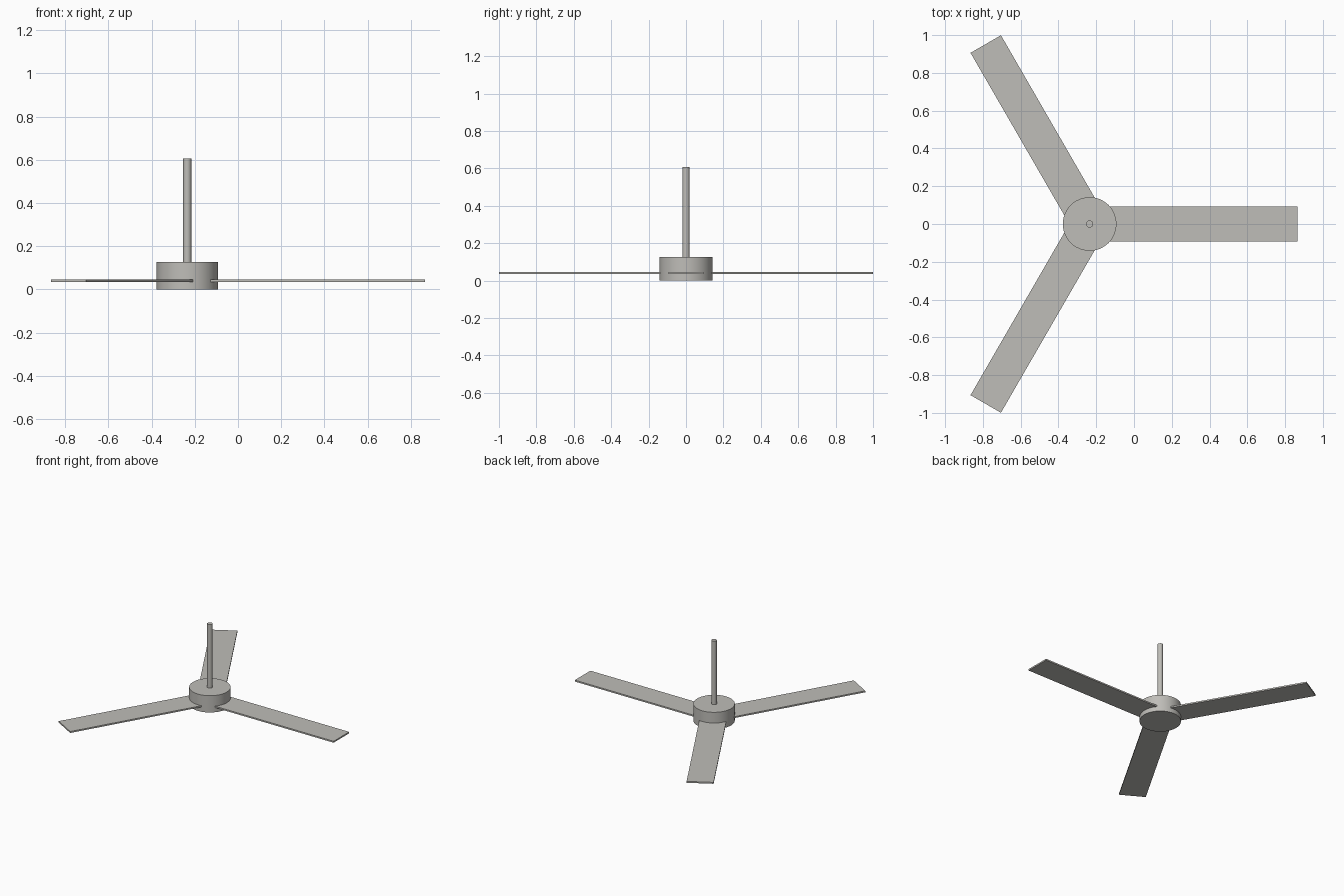
import bpy, math
from mathutils import Matrix, Vector

if "Cube" in bpy.data.objects:
    bpy.data.objects.remove(bpy.data.objects["Cube"])

CX = -0.235  # fan axis

grey = bpy.data.materials.new("warm_grey")
grey.diffuse_color = (0.52, 0.51, 0.48, 1)
grey.use_nodes = True
grey.node_tree.nodes["Principled BSDF"].inputs["Base Color"].default_value = grey.diffuse_color


def finish(name):
    ob = bpy.context.object
    ob.name = name
    ob.data.materials.append(grey)
    return ob


def cylinder(name, radius, z0, z1, sides):
    bpy.ops.mesh.primitive_cylinder_add(vertices=sides, radius=radius, depth=z1 - z0,
                                        location=(CX, 0, (z0 + z1) / 2))
    finish(name)
    bpy.ops.object.shade_smooth_by_angle(angle=math.radians(30))


# Motor housing and the down rod above it
cylinder("motor_housing", 0.142, 0.0, 0.127, 48)
cylinder("down_rod", 0.019, 0.12, 0.607, 24)

# Three flat blades around the axis
r0, r1, width, thick = 0.08, 1.10, 0.186, 0.011
for i in range(3):
    bpy.ops.mesh.primitive_cube_add(size=1)
    blade = finish(f"blade_{i + 1}")
    shape = Matrix.Translation(((r0 + r1) / 2, 0, 0)) @ Matrix.Diagonal((r1 - r0, width, thick, 1))
    blade.data.transform(Matrix.Rotation(math.tau * i / 3, 4, 'Z') @ shape)
    blade.location = Vector((CX, 0, 0.0405))
